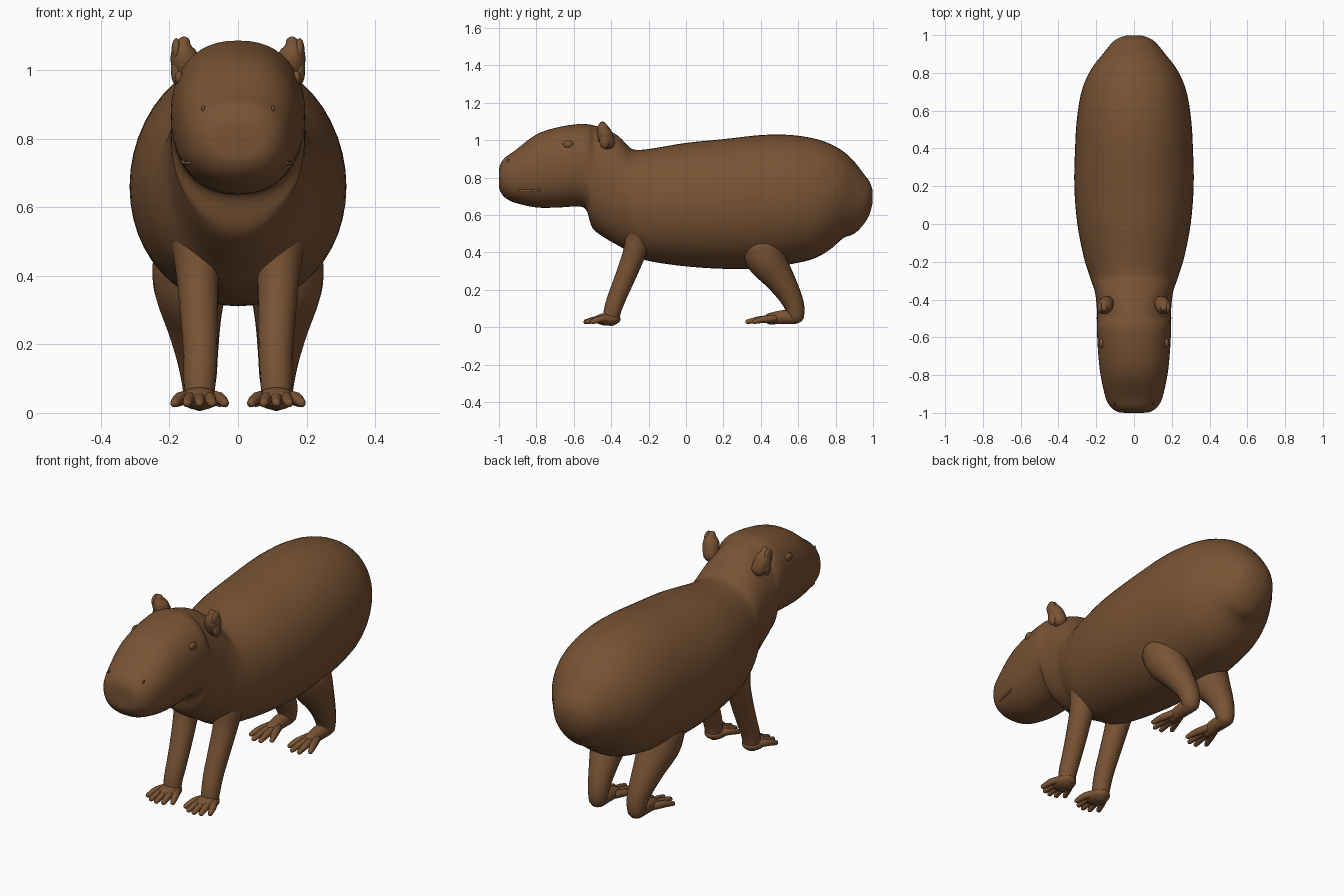
import bpy, bmesh, math
from mathutils import Vector, Matrix
from mathutils.bvhtree import BVHTree

if "Cube" in bpy.data.objects:
    bpy.data.objects.remove(bpy.data.objects["Cube"])

brown = bpy.data.materials.new("brown fur")
brown.use_nodes = True
brown.diffuse_color = (0.19, 0.086, 0.034, 1)
shader = next(n for n in brown.node_tree.nodes if n.type == "BSDF_PRINCIPLED")
shader.inputs["Base Color"].default_value = brown.diffuse_color
shader.inputs["Roughness"].default_value = 0.8


def finish(name, bm):
    bmesh.ops.recalc_face_normals(bm, faces=bm.faces)
    mesh = bpy.data.meshes.new(name)
    bm.to_mesh(mesh)
    bm.free()
    for poly in mesh.polygons:
        poly.use_smooth = True
    mesh.materials.append(brown)
    obj = bpy.data.objects.new(name, mesh)
    bpy.context.collection.objects.link(obj)
    return obj


def smooth_path(points, steps):
    """Catmull-Rom interpolation of equal-length tuples."""
    pts = [Vector(p) for p in points]
    pts = [pts[0]] + pts + [pts[-1]]
    result = []
    for a, b, c, d in zip(pts, pts[1:], pts[2:], pts[3:]):
        for i in range(steps):
            t = i / steps
            result.append(b + (c - a) * t / 2 + (a * 2 - b * 5 + c * 4 - d) * t * t / 2
                          + (b * 3 - a - c * 3 + d) * t ** 3 / 2)
    return result + [pts[-1]]


def signed_power(value, power):
    return math.copysign(abs(value) ** power, value)


def loft(name, rings, sides):
    """Each ring is centre, two half axes and a squareness exponent."""
    bm = bmesh.new()
    loops = []
    for centre, u, v, exponent in rings:
        loop = []
        for i in range(sides):
            a = math.tau * i / sides
            loop.append(bm.verts.new(centre + u * signed_power(math.cos(a), 2 / exponent)
                                     + v * signed_power(math.sin(a), 2 / exponent)))
        loops.append(loop)
    for low, high in zip(loops, loops[1:]):
        for i in range(sides):
            j = (i + 1) % sides
            bm.faces.new((low[i], low[j], high[j], high[i]))
    bm.faces.new(loops[0])
    bm.faces.new(loops[-1])
    return finish(name, bm)


def limb(name, points, side, sides=20, steps=4):
    """Round tube through (x, y, z, radius) points with domed ends."""
    path = smooth_path([(p[0] * side, *p[1:]) for p in points], steps)
    spots = [(Vector(p[:3]), p[3]) for p in path]
    rings = []
    for i, (centre, radius) in enumerate(spots):
        ahead = spots[min(i + 1, len(spots) - 1)][0]
        tangent = (ahead - spots[max(i - 1, 0)][0]).normalized()
        u = Vector((1, 0, 0))
        u = (u - tangent * u.dot(tangent)).normalized()
        v = tangent.cross(u)
        here = [(centre, u * radius, v * radius, 2)]
        if i in (0, len(spots) - 1):
            out = -tangent if i == 0 else tangent
            for angle in (0.5, 1.0, 1.4):
                r = radius * math.cos(angle)
                here.append((centre + out * radius * math.sin(angle), u * r, v * r, 2))
            if i == 0:
                here.reverse()
        rings += here
    return loft(name, rings, sides)


def ellipsoid(name, centre, size, turn=None):
    bm = bmesh.new()
    bmesh.ops.create_uvsphere(bm, u_segments=20, v_segments=12, radius=1)
    matrix = Matrix.Translation(centre) @ (turn or Matrix()) @ Matrix.Diagonal((*size, 1))
    bmesh.ops.transform(bm, matrix=matrix, verts=bm.verts)
    return finish(name, bm)


# Head, neck and trunk: y, underside, topline, half width
stations = [
    (-1.0, .755, .83, .04), (-.995, .73, .865, .085), (-.97, .695, .905, .122),
    (-.92, .667, .94, .15), (-.8, .64, 1.03, .177), (-.68, .64, 1.07, .19),
    (-.57, .645, 1.086, .196), (-.53, .62, 1.085, .196), (-.5, .53, 1.08, .195),
    (-.43, .475, 1.06, .198), (-.36, .435, 1.02, .207), (-.3, .4, .96, .227),
    (-.26, .375, .948, .24), (-.18, .35, .955, .265), (0, .325, .985, .3),
    (.2, .312, 1.005, .316), (.4, .315, 1.027, .312), (.55, .335, 1.028, .303),
    (.68, .365, 1.01, .283), (.77, .415, .98, .253), (.84, .475, .94, .213),
    (.9, .5, .885, .165), (.95, .55, .82, .125), (.98, .6, .78, .09),
    (.997, .66, .735, .045)]
rings = []
for y, bottom, top, half in smooth_path(stations, 4):
    rings.append((Vector((0, y, (bottom + top) / 2)), Vector((half, 0, 0)),
                  Vector((0, 0, (top - bottom) / 2)), 2.3 if y < -.5 else 2.05))
trunk = loft("head_and_body", rings, 48)
surface = BVHTree.FromPolygons([v.co for v in trunk.data.vertices],
                               [p.vertices for p in trunk.data.polygons])

for side, label in ((1, "left"), (-1, "right")):
    def side_point(y, z):
        return surface.ray_cast(Vector((side, y, z)), Vector((-side, 0, 0)))[0]

    # Legs
    limb(label + "_front_leg", [
        (.12, -.25, .5, .075), (.118, -.275, .4, .062), (.113, -.32, .28, .055),
        (.11, -.365, .17, .05), (.112, -.39, .1, .047), (.112, -.4, .05, .044)], side)
    limb(label + "_hind_leg", [
        (.14, .4, .43, .11), (.14, .43, .36, .105), (.13, .5, .26, .08),
        (.12, .555, .17, .062), (.115, .58, .11, .053), (.115, .587, .065, .046)], side)

    # Feet
    ellipsoid(label + "_front_paw", (.112 * side, -.42, .042), (.055, .07, .034))
    limb(label + "_hind_sole", [
        (.115, .58, .052, .036), (.115, .52, .054, .037), (.115, .45, .045, .031)], side)
    for i in range(5):
        spread = (i - 2) / 2
        reach = -.535 + .035 * abs(spread) ** 2
        limb(f"{label}_front_toe_{i + 1}", [
            (.112 + spread * .033, -.41, .046, .019),
            (.112 + spread * .057, (reach - .41) / 2, .043, .018),
            (.112 + spread * .073, reach, .029, .013)], side, 12, 3)
    for i in range(4):
        spread = (i - 1.5) / 1.5
        reach = .325 + .04 * abs(spread) ** 2
        limb(f"{label}_hind_toe_{i + 1}", [
            (.115 + spread * .024, .47, .046, .02),
            (.115 + spread * .047, (reach + .45) / 2, .04, .018),
            (.115 + spread * .062, reach, .029, .012)], side, 12, 3)

    # Ears, with a small fold at the base
    limb(label + "_ear", [
        (.145, -.42, .99, .04), (.155, -.435, 1.03, .042), (.16, -.443, 1.06, .034),
        (.158, -.446, 1.08, .019)], side)
    ellipsoid(label + "_ear_fold", (.178 * side, -.435, 1.0), (.018, .028, .045))
    ellipsoid(label + "_ear_rim", (.18 * side, -.445, 1.06), (.014, .03, .034))

    # Eyes and nostrils
    ellipsoid(label + "_eye", side_point(-.63, .978), (.013, .027, .021))
    nose = surface.ray_cast(Vector((.102 * side, -2, .888)), Vector((0, 1, 0)))[0]
    ellipsoid(label + "_nostril", nose, (.005, .009, .009))

    # Lip line following the cheek
    lip = [side_point(y, z) for y, z in ((-.89, .73), (-.85, .73), (-.81, .73), (-.785, .735))]
    limb(label + "_lip", [(p.x * side, p.y, p.z, .006) for p in lip], side, 10, 3)
